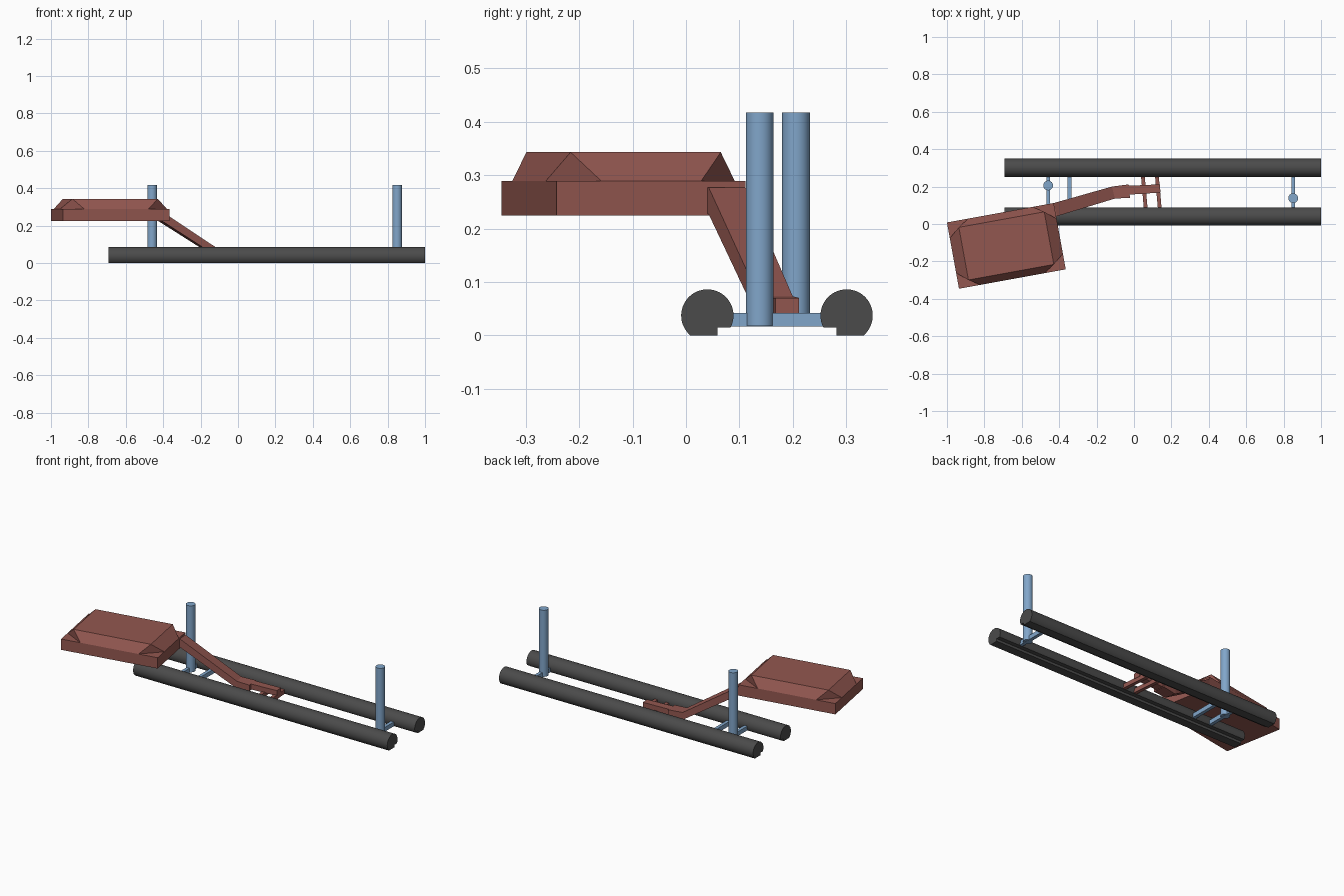
import bpy, bmesh, math
from mathutils import Vector, Matrix

if "Cube" in bpy.data.objects:
    bpy.data.objects.remove(bpy.data.objects["Cube"])


def material(name, rgb):
    m = bpy.data.materials.new(name)
    m.diffuse_color = (*rgb, 1)
    m.use_nodes = True
    m.node_tree.nodes["Principled BSDF"].inputs["Base Color"].default_value = m.diffuse_color
    return m


DARK = material("dark_grey", (0.07, 0.07, 0.07))
BLUE = material("steel_blue", (0.22, 0.38, 0.59))
BROWN = material("red_brown", (0.29, 0.095, 0.08))


def finish(name, bm, mat, smooth=False):
    bmesh.ops.recalc_face_normals(bm, faces=bm.faces)
    me = bpy.data.meshes.new(name)
    bm.to_mesh(me)
    bm.free()
    me.materials.append(mat)
    ob = bpy.data.objects.new(name, me)
    bpy.context.collection.objects.link(ob)
    if smooth:
        bpy.ops.object.select_all(action='DESELECT')
        ob.select_set(True)
        bpy.context.view_layer.objects.active = ob
        bpy.ops.object.shade_smooth_by_angle(angle=math.radians(30))
    return ob


def box(name, center, size, mat, turn=0):
    bm = bmesh.new()
    bmesh.ops.create_cube(bm, size=1, matrix=Matrix.Translation(center)
                          @ Matrix.Rotation(math.radians(turn), 4, 'Z')
                          @ Matrix.Diagonal((*size, 1)))
    return finish(name, bm, mat)


def loft(name, rings, mat, smooth=False):
    bm = bmesh.new()
    rows = [[bm.verts.new(p) for p in ring] for ring in rings]
    n = len(rows[0])
    for a, b in zip(rows, rows[1:]):
        for i in range(n):
            j = (i + 1) % n
            bm.faces.new((a[i], a[j], b[j], b[i]))
    bm.faces.new(rows[0])
    bm.faces.new(rows[-1])
    return finish(name, bm, mat, smooth)


# Float tubes: round with a flat foot and a stepped notch on the inner side
R, ZC = 0.049, 0.037
start = math.asin((0.015 - ZC) / R)
end = math.pi + math.asin(ZC / R)
profile = [(0.019, 0.0), (0.019, 0.015)]
for i in range(41):
    t = start + (end - start) * i / 40
    profile.append((R * math.cos(t), ZC + R * math.sin(t)))
for name, yc, side in (("front_rail", 0.04, 1), ("back_rail", 0.301, -1)):
    loft(name, [[(x, yc + side * y, z) for y, z in profile]
                for x in (-0.692, 1.0)], DARK, True)

# Blue crossbars between the rails
for i, x in enumerate((-0.459, -0.345, 0.851)):
    box(f"crossbar_{i + 1}", (x, 0.17, 0.029), (0.02, 0.222, 0.026), BLUE)

# Upright posts
for name, x, y in (("left_post", -0.459, 0.206), ("right_post", 0.851, 0.138)):
    bm = bmesh.new()
    bmesh.ops.create_cone(bm, cap_ends=True, segments=32, radius1=0.026, radius2=0.026,
                          depth=0.4, matrix=Matrix.Translation((x, y, 0.217)))
    finish(name, bm, BLUE, True)

# Paddle: slab with a sloped top whose corners are cut back
turn = Matrix.Translation((-0.6825, -0.117, 0)) @ Matrix.Rotation(math.radians(10.3), 4, 'Z')
HX, HY, CX, CY = 0.29, 0.18, 0.115, 0.085
TX, TY = 0.232, 0.143
bm = bmesh.new()
signs = [(-1, -1), (1, -1), (1, 1), (-1, 1)]


def add(x, y, z):
    return bm.verts.new(turn @ Vector((x, y, z)))


low = [add(sx * HX, sy * HY, 0.224) for sx, sy in signs]
rim = [add(sx * HX, sy * HY, 0.289) for sx, sy in signs]
top = [add(sx * TX, sy * TY, 0.343) for sx, sy in signs]
on_long = [add(sx * (HX - CX), sy * HY, 0.289) for sx, sy in signs]
on_short = [add(sx * HX, sy * (HY - CY), 0.289) for sx, sy in signs]
bm.faces.new(low)
bm.faces.new(top)
for i in range(4):
    j = (i + 1) % 4
    edge = on_long if i % 2 == 0 else on_short
    bm.faces.new((low[i], low[j], rim[j], edge[j], edge[i], rim[i]))
    bm.faces.new((edge[i], edge[j], top[j], top[i]))
    bm.faces.new((on_long[i], on_short[i], top[i]))
    bm.faces.new((on_long[i], on_short[i], rim[i]))
finish("paddle", bm, BROWN)


# Bent arm: (x, y, z, half width, half height) along its path
def arm(name, path):
    rings = []
    for k, (x, y, z, w, h) in enumerate(path):
        a, b = path[max(k - 1, 0)], path[min(k + 1, len(path) - 1)]
        d = Vector((b[0] - a[0], b[1] - a[1])).normalized()
        nx, ny = -d.y * w, d.x * w
        rings.append([(x + s * nx, y + s * ny, z + t * h)
                      for s, t in ((-1, -1), (1, -1), (1, 1), (-1, 1))])
    loft(name, rings, BROWN)


arm("paddle_arm", [(-0.50, 0.052, 0.252, 0.036, 0.024), (-0.42, 0.077, 0.252, 0.036, 0.025),
                   (-0.11, 0.168, 0.051, 0.033, 0.022), (-0.025, 0.176, 0.052, 0.036, 0.018)])
arm("arm_end", [(-0.04, 0.180, 0.054, 0.024, 0.016), (0.14, 0.190, 0.054, 0.022, 0.016)])

# Thin bars carrying the arm between the rails
for i, x in enumerate((0.055, 0.13)):
    box(f"arm_bar_{i + 1}", (x, 0.17, 0.029), (0.02, 0.2, 0.026), BROWN, 5)
